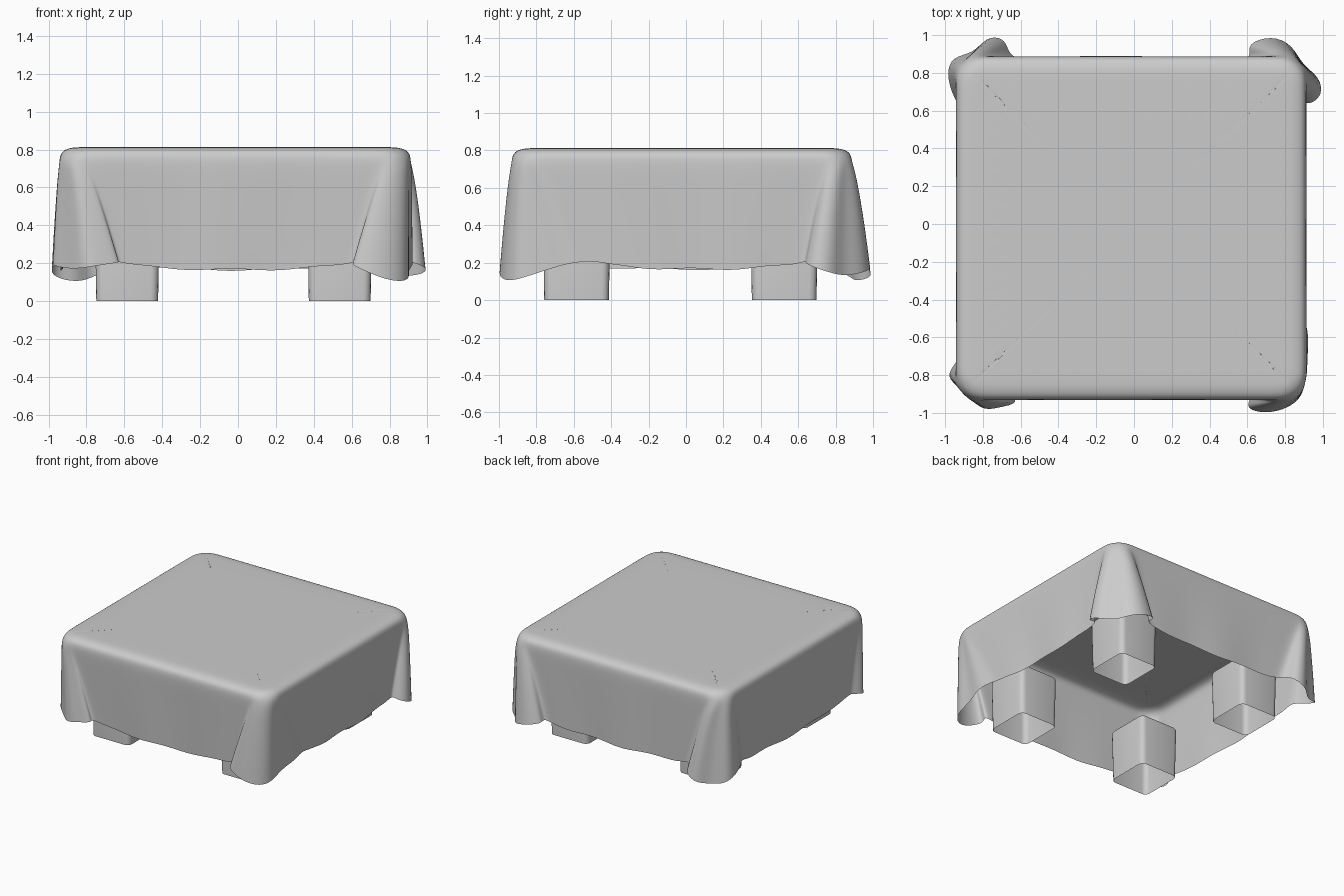
import bpy, bmesh, math
from mathutils import Vector

if "Cube" in bpy.data.objects:
    bpy.data.objects.remove(bpy.data.objects["Cube"])

# Footprint of the covered table top and heights
X0, X1, Y0, Y1 = -0.945, 0.915, -0.935, 0.89
TOP, RADIUS, WALL_STEPS = 0.814, 0.12, 14

# Hem outline of each gathered corner, counter-clockwise, plus its lowest height
CORNERS = [
    (1, -1, 0.10, [(.635, -.905), (.585, -.97), (.66, -1.0), (.76, -.995), (.86, -.95),
                   (.91, -.87), (.895, -.74), (.935, -.62), (.90, -.5)]),
    (1, 1, 0.13, [(.89, .65), (.93, .63), (1.0, .68), (.985, .78), (.89, .84),
                  (.84, .95), (.73, 1.0), (.59, .955), (.63, .875)]),
    (-1, 1, 0.10, [(-.64, .875), (-.67, .93), (-.69, .985), (-.78, .995), (-.85, .90),
                   (-.96, .89), (-.995, .80), (-.96, .68), (-.93, .64)]),
    (-1, -1, 0.17, [(-.93, -.72), (-.95, -.74), (-.995, -.81), (-.93, -.86), (-.87, -.92),
                    (-.80, -.99), (-.71, -.97), (-.61, -.95), (-.65, -.905)]),
]


def top_corner(sx, sy):
    """Nine points round one corner of the table top, with outward normals."""
    cx = X1 - RADIUS if sx > 0 else X0 + RADIUS
    cy = Y1 - RADIUS if sy > 0 else Y0 + RADIUS
    start = {(1, -1): -90, (1, 1): 0, (-1, 1): 90, (-1, -1): 180}[(sx, sy)]
    pts = []
    for k in range(9):
        a = math.radians(start + 90 * min(max((k - 1) / 6, 0), 1))
        n = Vector((math.cos(a), math.sin(a)))
        p = Vector((cx, cy)) + n * RADIUS
        if k == 0:
            p -= Vector((-n.y, n.x)) * 0.03
        if k == 8:
            p += Vector((-n.y, n.x)) * 0.03
        pts.append((p, n))
    return pts


# Matching top-edge and hem columns: top point, normal, hem point, hem height, fold amount
columns = []
for i, (sx, sy, low, hem) in enumerate(CORNERS):
    tops = top_corner(sx, sy)
    for k, ((p, n), h) in enumerate(zip(tops, hem)):
        s = math.sin(math.pi * k / 8)
        columns.append((p, n, Vector(h), 0.21 - (0.21 - low) * s ** 2.5, s))
    nx, ny, _, next_hem = CORNERS[(i + 1) % 4]
    p0, n0 = tops[-1]
    p1 = top_corner(nx, ny)[0][0]
    for k in range(1, WALL_STEPS):
        f = k / WALL_STEPS
        z = 0.20 - 0.035 * math.sin(math.pi * f) ** 0.7 + 0.007 * math.sin(17 * f + 2 * i)
        hem_pt = Vector(hem[-1]).lerp(Vector(next_hem[0]), f)
        hem_pt += n0 * 0.008 * math.sin(12 * f + i) * math.sin(math.pi * f)
        columns.append((p0.lerp(p1, f), n0, hem_pt, z, 0))

# Draped cloth: flat top, rounded edge that sags at the corners, walls lofted to the hem
bm = bmesh.new()
rings = []
for inset, drop in [(0.13, 0), (0.075, 0.002), (0.025, 0.015), (0.003, 0.045)]:
    rings.append([bm.verts.new((*(p - n * inset), TOP - drop * (1 + 0.7 * s)))
                  for p, n, h, hz, s in columns])
for t in (0.10, 0.25, 0.42, 0.60, 0.80, 1.0):
    ring = []
    for p, n, h, hz, s in columns:
        xy = p.lerp(h, t ** (1 - 0.42 * s))
        start = TOP - 0.055 - 0.03 * s
        ring.append(bm.verts.new((*xy, start * (1 - t) + hz * t)))
    rings.append(ring)
count = len(columns)
for a, b in zip(rings, rings[1:]):
    for k in range(count):
        j = (k + 1) % count
        bm.faces.new((a[k], b[k], b[j], a[j]))
bm.faces.new(rings[0])
bmesh.ops.recalc_face_normals(bm, faces=bm.faces)
mesh = bpy.data.meshes.new("tablecloth")
bm.to_mesh(mesh)
bm.free()
mesh.shade_smooth()
cloth = bpy.data.objects.new("tablecloth", mesh)
bpy.context.collection.objects.link(cloth)
sub = cloth.modifiers.new("smooth", 'SUBSURF')
sub.levels = sub.render_levels = 2


def leg(name, x, y):
    """Stout hollow foot with rounded sides and top, open at the floor."""
    w, d, h = 0.34, 0.36, 0.41
    b = bmesh.new()
    bmesh.ops.create_cube(b, size=1)
    for v in b.verts:
        taper = 1.0 if v.co.z > 0 else 0.96
        v.co = (x + v.co.x * w * taper, y + v.co.y * d * taper, (v.co.z + 0.5) * h)
    edges = [e for e in b.edges if max(v.co.z for v in e.verts) > 0.1]
    bmesh.ops.bevel(b, geom=edges, offset=0.04, segments=4, profile=0.5, affect='EDGES')
    floor = [f for f in b.faces if max(v.co.z for v in f.verts) < 0.001]
    bmesh.ops.delete(b, geom=floor, context='FACES_ONLY')
    m = bpy.data.meshes.new(name)
    b.to_mesh(m)
    b.free()
    ob = bpy.data.objects.new(name, m)
    bpy.context.collection.objects.link(ob)
    bpy.ops.object.select_all(action='DESELECT')
    ob.select_set(True)
    bpy.context.view_layer.objects.active = ob
    bpy.ops.object.shade_smooth_by_angle(angle=math.radians(35))


# Four legs
for side, x in (("left", -0.585), ("right", 0.537)):
    for end, y in (("front", -0.585), ("back", 0.525)):
        leg(f"{end}_{side}_leg", x, y)
